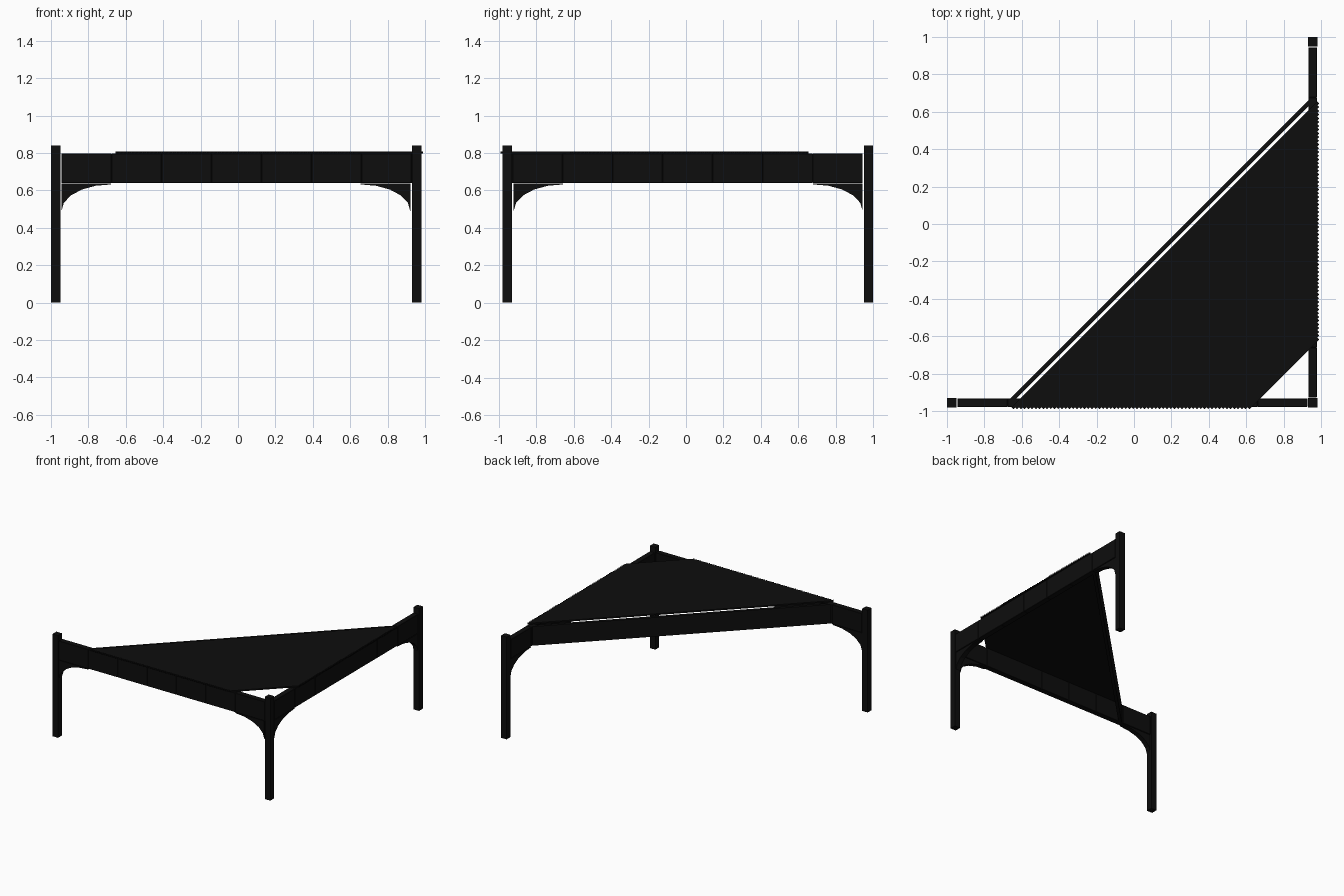
import bpy, bmesh, math
from mathutils import Matrix, Vector

cube = bpy.data.objects.get("Cube")
if cube:
    bpy.data.objects.remove(cube, do_unlink=True)

black = bpy.data.materials.new("charcoal black")
black.use_nodes = True
black.diffuse_color = (0.004, 0.004, 0.004, 1)
black.node_tree.nodes["Principled BSDF"].inputs["Base Color"].default_value = black.diffuse_color

# Reflection that swaps the front side with the left side
SWAP = Matrix(((0, -1, 0, 0), (-1, 0, 0, 0), (0, 0, 1, 0), (0, 0, 0, 1)))
SIDES = (("front", Matrix.Identity(4)), ("left", SWAP))


def finish(name, bm, matrix=Matrix.Identity(4)):
    bm.transform(matrix)
    bmesh.ops.recalc_face_normals(bm, faces=bm.faces)
    mesh = bpy.data.meshes.new(name)
    bm.to_mesh(mesh)
    bm.free()
    mesh.materials.append(black)
    obj = bpy.data.objects.new(name, mesh)
    bpy.context.collection.objects.link(obj)
    return obj


def add_box(bm, centre, size, turn=0):
    m = Matrix.Translation(centre) @ Matrix.Rotation(turn, 4, "Z") @ Matrix.Diagonal((*size, 1))
    bmesh.ops.create_cube(bm, size=1, matrix=m)


def add_profile(bm, points, y0, y1):
    face = bm.faces.new([bm.verts.new((x, y0, z)) for x, z in points])
    result = bmesh.ops.extrude_face_region(bm, geom=[face])
    verts = [v for v in result["geom"] if isinstance(v, bmesh.types.BMVert)]
    bmesh.ops.translate(bm, verts=verts, vec=(0, y1 - y0, 0))


# Posts
EDGE = 0.955
for name, x, y in (("right_post", -0.975, -EDGE), ("corner_post", EDGE, -EDGE),
                   ("back_post", EDGE, 0.975)):
    bm = bmesh.new()
    add_box(bm, (x, y, 0.42), (0.05, 0.05, 0.84))
    finish(name, bm)

BOTTOM, TOP = 0.64, 0.797
X0, X1, PANELS = -0.944, 0.927, 7
step = (X1 - X0) / PANELS

for side, matrix in SIDES:
    # Side beam made of equal panels with fine chamfered joints
    bm = bmesh.new()
    for i in range(PANELS):
        add_box(bm, (X0 + step * (i + 0.5), -EDGE, (BOTTOM + TOP) / 2),
                (step, 0.045, TOP - BOTTOM))
    beam = finish(side + "_beam", bm, matrix)
    bevel = beam.modifiers.new("joints", "BEVEL")
    bevel.width = 0.002
    bevel.segments = 1

    # Curved brackets under both ends
    for end, x, direction in (("outer", X0, 1), ("inner", X1 - 0.006, -1)):
        bm = bmesh.new()
        z_top = BOTTOM - 0.004
        points = [(x, z_top)]
        for k in range(6):
            a = math.radians(90 * k / 5)
            points.append((x + direction * 0.265 * (1 - math.cos(a)),
                           0.49 + 0.142 * math.sin(a)))
        points.append((x + direction * 0.265, z_top))
        add_profile(bm, points, -EDGE - 0.02, -EDGE + 0.02)
        finish(side + "_" + end + "_bracket", bm, matrix)

# Diagonal beam between the two side beams
bm = bmesh.new()
c = 0.287
add_box(bm, (c / 2, -c / 2, (BOTTOM + TOP) / 2), (2.255, 0.024, TOP - BOTTOM), math.pi / 4)
finish("diagonal_beam", bm)

# Deck of narrow diagonal slats, square cut at the ends
bm = bmesh.new()
SLATS, START, STOP = 64, 0.325, 1.607
pitch = (STOP - START) / SLATS
for i in range(SLATS):
    c = START + pitch * (i + 0.5)
    length = (1.97 - c) * math.sqrt(2)
    add_box(bm, (c / 2, -c / 2, 0.803), (length, pitch / math.sqrt(2), 0.011), math.pi / 4)
finish("deck_slats", bm)
